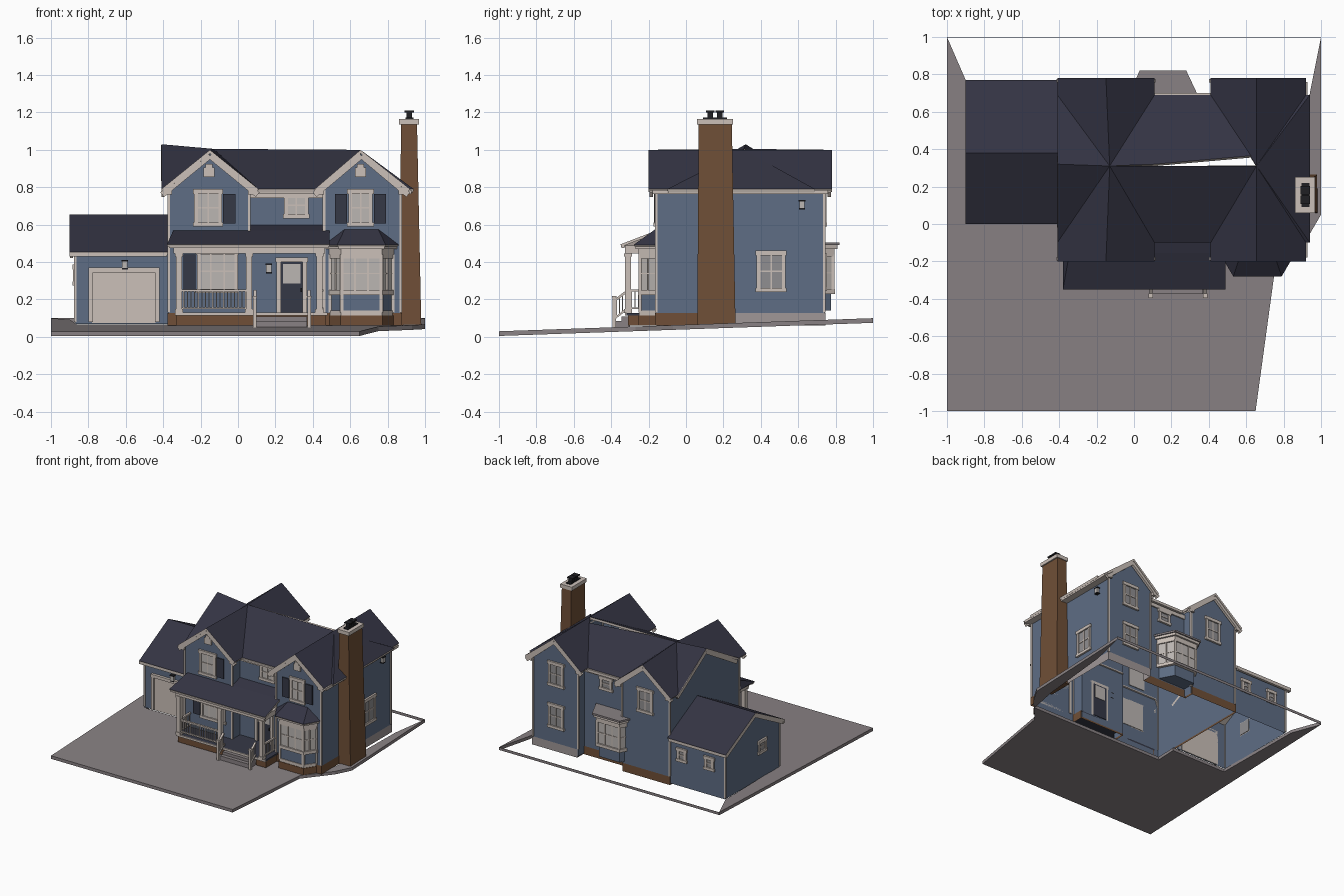
import bpy, bmesh
from mathutils import Vector, Matrix

if "Cube" in bpy.data.objects:
    bpy.data.objects.remove(bpy.data.objects["Cube"])


def material(name, r, g, b):
    m = bpy.data.materials.new(name)
    m.use_nodes = True
    m.diffuse_color = (r, g, b, 1)
    m.node_tree.nodes["Principled BSDF"].inputs["Base Color"].default_value = (r, g, b, 1)
    return m


BLUE = material("blue siding", .112, .153, .232)
ROOF = material("navy shingles", .034, .034, .056)
TRIM = material("cream trim", .60, .53, .485)
PAVE = material("grey paving", .25, .222, .23)
BRICK = material("brown brick", .16, .078, .038)
STONE = material("foundation concrete", .35, .31, .31)
PALE = material("pale curtain glass", .50, .47, .45)
GREY = material("grey glass", .28, .275, .285)
SHUT = material("dark blue paint", .036, .04, .062)
BLACK = material("black metal", .014, .014, .017)


def finish(name, bm, mats):
    me = bpy.data.meshes.new(name)
    bm.to_mesh(me)
    bm.free()
    for m in mats:
        me.materials.append(m)
    ob = bpy.data.objects.new(name, me)
    bpy.context.collection.objects.link(ob)
    return ob


def faces(name, polys, mat):
    bm = bmesh.new()
    for p in polys:
        bm.faces.new([bm.verts.new(v) for v in p])
    bmesh.ops.remove_doubles(bm, verts=bm.verts, dist=.001)
    return finish(name, bm, [mat])


def boxes(name, items):
    """One object made of (low corner, high corner, material) boxes."""
    bm, mats = bmesh.new(), []
    for lo, hi, mat in items:
        if mat not in mats:
            mats.append(mat)
        lo, hi = Vector(lo), Vector(hi)
        mx = Matrix.Translation((lo + hi) / 2) @ Matrix.Diagonal((*(hi - lo), 1))
        for v in bmesh.ops.create_cube(bm, size=1, matrix=mx)["verts"]:
            for f in v.link_faces:
                f.material_index = mats.index(mat)
    return finish(name, bm, mats)


def prism(name, pts, z0, z1, mat, caps=True, slope=0):
    bm = bmesh.new()
    lo, hi = [[bm.verts.new((x, y, z + slope * y)) for x, y in pts] for z in (z0, z1)]
    n = len(pts)
    for i in range(n):
        j = (i + 1) % n
        bm.faces.new((lo[i], lo[j], hi[j], hi[i]))
    if caps:
        bm.faces.new(lo[::-1])
        bm.faces.new(hi)
        bmesh.ops.recalc_face_normals(bm, faces=bm.faces)
    return finish(name, bm, [mat])


def beam(name, p, q, w, h):
    p, q = Vector(p), Vector(q)
    d = q - p
    mx = Matrix.Translation((p + q) / 2) @ d.to_track_quat('X', 'Z').to_matrix().to_4x4()
    bm = bmesh.new()
    bmesh.ops.create_cube(bm, size=1, matrix=mx @ Matrix.Diagonal((d.length, w, h, 1)))
    return finish(name, bm, [TRIM])


def roof(name, polys, thick=.02):
    ob = faces(name, polys, ROOF)
    bm = bmesh.new()
    bm.from_mesh(ob.data)
    bmesh.ops.reverse_faces(bm, faces=[f for f in bm.faces if f.normal.z < 0])
    bm.to_mesh(ob.data)
    bm.free()
    ob.data.materials.append(TRIM)
    s = ob.modifiers.new("thickness", 'SOLIDIFY')
    s.thickness, s.offset = thick, -1
    s.material_offset = s.material_offset_rim = 1
    return ob


def on(side, wall, u0, u1, z0, z1, d0, d1, mat):
    """A box lying on a wall, from depth d0 to d1 outwards."""
    s = -1 if side in ("front", "left") else 1
    a, b = sorted((wall + s * d0, wall + s * d1))
    if side in ("front", "back"):
        return (u0, a, z0), (u1, b, z1), mat
    return (a, u0, z0), (b, u1, z1), mat


def window(name, side, wall, u, z, w, h, glass=PALE, shutters=(), bars=1):
    a, b, c, d, t = u - w / 2, u + w / 2, z - h / 2, z + h / 2, .02
    put = lambda *r: on(side, wall, *r)
    parts = [put(a, b, c, d, -.004, .004, glass),
             put(a, a + t, c, d, 0, .012, TRIM), put(b - t, b, c, d, 0, .012, TRIM),
             put(a - .006, b + .006, d - t, d + .006, 0, .015, TRIM),
             put(a - .006, b + .006, c - .006, c + t * .8, 0, .015, TRIM),
             put(a, b, z - .004, z + .004, 0, .009, TRIM)]
    for i in range(bars):
        m = a + w * (i + 1) / (bars + 1)
        parts.append(put(m - .004, m + .004, c, d, 0, .008, TRIM))
    for s in shutters:
        e = b + .006 if s > 0 else a - .072
        parts.append(put(e, e + .066, c + .012, d - .02, 0, .009, SHUT))
    boxes(name, parts)


def lamp(name, side, wall, u, z):
    boxes(name, [on(side, wall, u - .014, u + .014, z - .022, z + .014, .006, .026, PALE),
                 on(side, wall, u - .018, u + .018, z + .014, z + .022, 0, .028, BLACK),
                 on(side, wall, u - .016, u + .016, z - .03, z - .022, 0, .027, BLACK)])


# Sloping ground, open under the house and along the back
prism("ground", [(-1, -1), (.65, -1), (.75, -.27), (.93, -.07), (1, .05), (1, 1), (.94, .7), (.9, .1),
                 (.86, -.14), (-.36, -.14), (-.36, .03), (-.86, .03), (-.9, .77), (-1, 1)],
      .04, .065, PAVE, slope=.035)
boxes("ground_back_rim", [((-1, .998, .078), (1, 1, .1), PAVE)])

# Main walls and foundation
plan = [(-.37, -.16), (.06, -.16), (.06, -.06), (.46, -.06), (.46, -.16), (.87, -.16), (.87, .1),
        (.87, .74), (.46, .74), (.46, .66), (.06, .66), (.06, .74), (-.37, .74)]
prism("house_walls", plan, .07, .795, BLUE, caps=False)
base = prism("foundation", [(x + (.006 if x > .25 else -.006), y + (.006 if y > .3 else -.006))
                            for x, y in plan], .06, .128, BRICK, caps=False)
base.data.materials.append(STONE)
for f in base.data.polygons:
    f.material_index = int(f.center.x > .4 and f.center.y > .1)
boxes("corner_boards", [((x - .007, y - .007, .13), (x + .007, y + .007, .79), TRIM)
                        for x, y in plan if abs(y - .3) > .4])
for label, y in (("front", -.16), ("back", .74)):
    for n, c in (("left", -.155), ("right", .665)):
        a, b = (-.37, .06) if c < 0 else (.46, .87)
        faces(f"{label}_{n}_gable_wall", [[(a, y, .79), (b, y, .79), (b, y, .805), (c, y, .985), (a, y, .805)]], BLUE)
faces("side_gable_wall", [[(-.37, -.07, .79), (-.37, .31, 1.01), (-.37, .67, .79)]], BLUE)

# Cross-gabled main roof, with a narrow gap behind the ridge
E = .79
C1, C2, tip = (-.13, .31, 1.005), (.655, .31, 1.0), (-.41, .32, 1.03)
polys = []
for y0, y1 in ((-.2, -.1), (.78, .69)):
    for c, a, b, r in ((C1, -.41, .11, -.15), (C2, .92, .41, .655)):
        for x in (a, b):
            polys.append([(x, y0, E), (x, y1, E), c, (r, y0, 1.0)])
    polys.append([(-.41, y1, E), C1, tip])
polys.append([(.11, -.1, E), (.41, -.1, E), C2, C1])
polys.append([(.11, .69, E), (.41, .69, E), (.625, .365, .98), (.1, .319, 1.002), C1])
polys.append([(.92, -.1, E), (.94, -.1, E), C2])
polys.append([(.92, .69, E), (.94, .69, E), C2])
polys.append([(.94, -.1, E), (.94, .69, E), C2])
roof("main_roof", polys)

# Rake boards, gable returns and gutters
for y, lab in ((-.186, "front"), (.766, "back")):
    for r, half in ((-.15, .255), (.66, .25)):
        for s in (-1, 1):
            beam(f"{lab}_rake", (r + s * half, y, .76), (r, y, .969), .02, .032)
            x = r + s * (half - .025)
            boxes(f"{lab}_gable_return", [((x - .026, y - .01, .762), (x + .026, y + .01, .786), TRIM)])
for y in (-.085, .69):
    beam("side_rake", (-.4, y, .762), (-.4, .32, 1.0), .016, .03)
    beam("middle_gutter", (.11, y, .775), (.41, y, .775), .02, .022)
for y in (-.065, .665):
    beam("middle_frieze", (.06, y, .76), (.46, y, .76), .01, .035)
beam("right_gutter", (.92, -.18, .775), (.92, .76, .775), .016, .022)
beam("right_soffit", (.895, -.17, .772), (.895, .75, .772), .05, .012)

# Garage
prism("garage_walls", [(-.37, .03), (-.87, .03), (-.87, .735), (-.37, .735)], .07, .46, BLUE, caps=False)
faces("garage_gable_wall", [[(-.87, .03, .46), (-.87, .38, .64), (-.87, .735, .46)]], BLUE)
roof("garage_roof", [[(-.9, y, .455), (-.37, y, .455), (-.37, .38, .655), (-.9, .38, .655)] for y in (0, .77)])
for y in (.012, .758):
    beam("garage_gutter", (-.9, y, .44), (-.38, y, .44), .02, .022)
    beam("garage_rake", (-.89, y, .435), (-.89, .38, .63), .016, .028)
boxes("garage_corner_boards", [((x - .007, y - .007, .08), (x + .007, y + .007, .45), TRIM)
                               for x, y in ((-.87, .03), (-.87, .735))])
boxes("garage_door", [on("front", .03, *r) for r in (
    (-.78, -.44, .075, .345, -.006, .008, TRIM), (-.8, -.775, .08, .37, 0, .02, TRIM),
    (-.445, -.42, .08, .37, 0, .02, TRIM), (-.8, -.42, .345, .37, 0, .022, TRIM))])
lamp("garage_lamp", "front", .03, -.605, .39)
for x in (-.73, -.48):
    window("garage_back_window", "back", .735, x, .33, .085, .1, GREY, bars=0)
window("garage_side_window", "left", -.87, .26, .33, .1, .1, GREY, bars=0)

# Windows and vents of the main block
window("left_upper_window", "front", -.16, -.16, .69, .15, .19, PALE, (1,))
window("right_upper_window", "front", -.16, .655, .69, .13, .19, PALE, (-1, 1))
window("middle_upper_window", "front", -.06, .312, .705, .13, .13)
window("porch_window", "front", -.16, -.11, .35, .22, .22, PALE, (-1,), 2)
window("right_side_window", "right", .87, .455, .35, .155, .21, GREY)
for x, z in ((.66, .69), (.66, .345), (-.15, .69)):
    window("back_window", "back", .74, x, z, .14, .19, GREY)
window("back_middle_window", "back", .66, .26, .69, .11, .1, GREY, bars=0)
for x in (-.155, .655):
    boxes("gable_vent", [on("front", -.16, x - .03, x + .03, .855, .905, 0, .015, TRIM),
                         on("front", -.16, x - .018, x + .018, .905, .925, 0, .015, TRIM)])
lamp("side_lamp", "right", .87, .62, .71)


# Bay windows
def bay(name, cx, wall, s, hb, hf, dep, layers, z0, zw, z1):
    def ring(g):
        return [(cx - hb - g, wall), (cx - hf - g * .7, wall + s * (dep + g)),
                (cx + hf + g * .7, wall + s * (dep + g)), (cx + hb + g, wall)]
    for a, b, g, mat in layers:
        prism(f"{name}_{mat.name.split()[-1]}", ring(g), a, b, mat)
    pts = ring(.001)
    posts = []
    for i in range(3):
        a, b = Vector(pts[i]), Vector(pts[i + 1])
        n = 3 if i == 1 else 2
        for k in range(n + 1):
            corner = k in (0, n)
            p, r, low = a.lerp(b, k / n), (.01 if corner else .005), (z0 if corner else zw)
            posts.append(((p.x - r, p.y - r * .7, low), (p.x + r, p.y + r * .7, z1), TRIM))
    boxes(f"{name}_posts", posts)
    return ring(.035)


edge = bay("front_bay", .66, -.16, -1, .165, .105, .085,
           [(.06, .115, .01, BRICK), (.115, .14, .006, TRIM), (.14, .225, 0, BLUE), (.225, .25, .012, TRIM),
            (.25, .42, 0, PALE), (.335, .342, .004, TRIM), (.42, .47, .008, TRIM), (.47, .49, .025, TRIM)],
           .13, .24, .44)
e = [(x, y, .492) for x, y in edge]
t0, t1 = (.57, -.165, .575), (.75, -.165, .575)
roof("front_bay_roof", [[e[0], e[1], t0], [e[1], e[2], t1, t0], [e[2], e[3], t1]], .012)
edge = bay("back_bay", .155, .66, 1, .165, .1, .125,
           [(.14, .23, -.01, BLUE), (.23, .255, .012, TRIM), (.255, .43, 0, PALE),
            (.34, .347, .004, TRIM), (.43, .47, .01, TRIM), (.47, .49, .025, TRIM)], .24, .24, .44)
prism("back_bay_top", edge, .49, .505, PAVE)

# Porch: hollow brick skirt, dark floor, roof, columns and railings
boxes("porch_skirt", [((-.33, -.31, .06), (.1, -.3, .115), BRICK), ((-.33, -.3, .06), (-.32, -.16, .115), BRICK),
                      ((.38, -.31, .06), (.47, -.3, .115), BRICK), ((.46, -.3, .06), (.47, -.16, .115), BRICK)])
boxes("porch_floor", [((-.335, -.32, .115), (.475, -.16, .128), SHUT), ((.06, -.16, .115), (.46, -.06, .128), SHUT),
                      ((-.338, -.325, .113), (.478, -.318, .13), TRIM)])
lo, mid, hi = .495, .57, .6
roof("porch_roof", [[(-.38, -.35, lo), (.49, -.35, lo), (.49, -.155, mid), (-.345, -.155, mid)],
                    [(.06, -.155, mid), (.47, -.155, mid), (.47, -.055, hi), (.06, -.055, hi)],
                    [(-.38, -.35, lo), (-.345, -.155, mid), (-.38, -.155, lo)]], .014)
boxes("porch_beam", [((-.345, -.325, .445), (.465, -.295, .488), TRIM), ((-.345, -.31, .445), (-.32, -.16, .488), TRIM),
                     ((.44, -.31, .445), (.465, -.06, .488), TRIM), ((-.37, -.345, .474), (.485, -.33, .49), TRIM)])
for x in (-.315, .06, .435):
    boxes("porch_column", [((x - w, -.31 - w, a), (x + w, -.31 + w, b), TRIM)
                           for w, a, b in ((.022, .128, .15), (.016, .15, .43), (.021, .43, .447))])


def railing(name, p, q, n):
    p, q = Vector(p), Vector(q)
    up = Vector((0, 0, 1))
    beam(name + "_top", p + up * .12, q + up * .12, .016, .012)
    beam(name + "_bottom", p + up * .025, q + up * .025, .012, .01)
    pts = [p.lerp(q, (i + .5) / n) for i in range(n)]
    boxes(name + "_balusters", [((v.x - .003, v.y - .003, v.z + .02), (v.x + .003, v.y + .003, v.z + .12), TRIM)
                                for v in pts])


railing("front_railing", (-.3, -.31, .128), (.05, -.31, .128), 18)
railing("left_railing", (-.315, -.3, .128), (-.315, -.17, .128), 7)
railing("right_railing", (.45, -.3, .128), (.45, -.17, .128), 7)

# Entry steps
boxes("entry_steps", [((.1, -.375, .05), (.37, -.3, .085), PAVE), ((.1, -.345, .085), (.37, -.3, .108), PAVE)])
for x in (.09, .38):
    railing("step_railing", (x, -.38, .075), (x, -.315, .125), 4)
    boxes("step_post", [((x - .009, -.392, .05), (x + .009, -.374, .21), TRIM),
                        ((x - .012, -.395, .21), (x + .012, -.371, .218), TRIM)])

# Front door
boxes("front_door", [on("front", -.06, *r) for r in (
    (.225, .35, .128, .4, -.005, .007, SHUT), (.24, .335, .285, .39, -.008, .011, PALE),
    (.205, .23, .128, .42, 0, .02, TRIM), (.345, .37, .128, .42, 0, .02, TRIM),
    (.2, .375, .4, .425, 0, .024, TRIM), (.335, .342, .24, .26, .008, .02, BLACK))])
lamp("door_lamp", "front", -.06, .165, .37)

# Chimney
shaft = boxes("chimney", [((.86, .06, .06), (.98, .265, 1.145), BRICK)])
for v in shaft.data.vertices:
    if v.co.z > 1:
        v.co.x = min(max(v.co.x, .872), .957)
        v.co.y = min(max(v.co.y, .068), .245)
boxes("chimney_cap", [((.862, .058, 1.135), (.968, .252, 1.165), TRIM)])
boxes("chimney_flues", [((.895, .09, 1.16), (.937, .22, 1.172), BLACK)]
      + [((.9, y - .015, 1.165), (.93, y + .015, 1.2), BLACK) for y in (.13, .18)]
      + [((.89, y - .022, 1.2), (.94, y + .022, 1.21), BLACK) for y in (.13, .18)])
